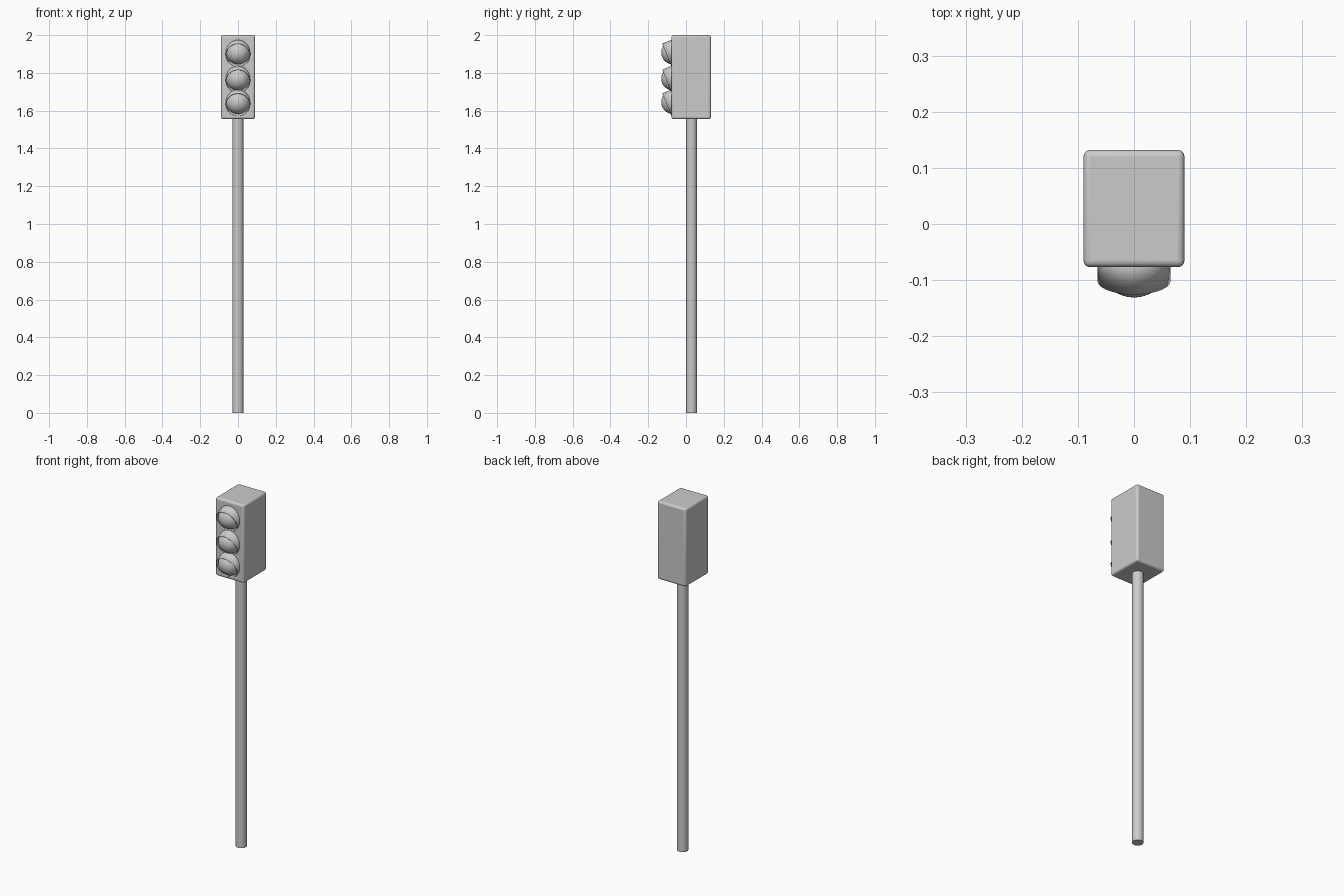
import bpy
import math
from mathutils import Vector, Matrix

cube = bpy.data.objects.get("Cube")
if cube:
    bpy.data.objects.remove(cube, do_unlink=True)

# Single painted-metal colour
grey = bpy.data.materials.new("plain_grey")
grey.use_nodes = True
COLOUR = (0.6, 0.6, 0.6, 1)
grey.diffuse_color = COLOUR
grey.node_tree.nodes["Principled BSDF"].inputs["Base Color"].default_value = COLOUR


def finish(name):
    """Name, colour and smooth the active object."""
    obj = bpy.context.object
    obj.name = name
    obj.data.materials.append(grey)
    bpy.ops.object.shade_smooth_by_angle(angle=math.radians(35))
    return obj


# Pole
POLE_TOP = 1.565
bpy.ops.mesh.primitive_cylinder_add(
    vertices=32, radius=0.029, depth=POLE_TOP, location=(0, 0.03, POLE_TOP / 2))
finish("pole")

# Signal housing with rounded edges
bpy.ops.mesh.primitive_cube_add(size=1, location=(0, 0.0275, 1.7775))
housing = bpy.context.object
housing.data.transform(Matrix.Diagonal((0.18, 0.209, 0.445, 1)))
bevel = housing.modifiers.new("rounded_edges", "BEVEL")
bevel.width = 0.012
bevel.segments = 4
finish("housing")

# Lamps, each a ball inside a tube hood that tips downward
TILT = math.radians(22)
RADIUS = 0.065
AXIS = Vector((0, -math.cos(TILT), -math.sin(TILT)))
FRONT, BACK = 0.036, -0.04

for name, z in (("top", 1.908), ("middle", 1.77), ("bottom", 1.645)):
    centre = Vector((0, -0.068, z))
    bpy.ops.mesh.primitive_uv_sphere_add(
        segments=40, ring_count=24, radius=RADIUS - 0.002, location=centre)
    finish(name + "_lamp")

    bpy.ops.mesh.primitive_cylinder_add(
        vertices=48, radius=RADIUS, depth=FRONT - BACK, end_fill_type="NOTHING",
        location=centre + AXIS * (FRONT + BACK) / 2,
        rotation=AXIS.to_track_quat("Z", "X").to_euler())
    hood = finish(name + "_hood")
    wall = hood.modifiers.new("wall", "SOLIDIFY")
    wall.thickness = 0.002
    wall.offset = -1
